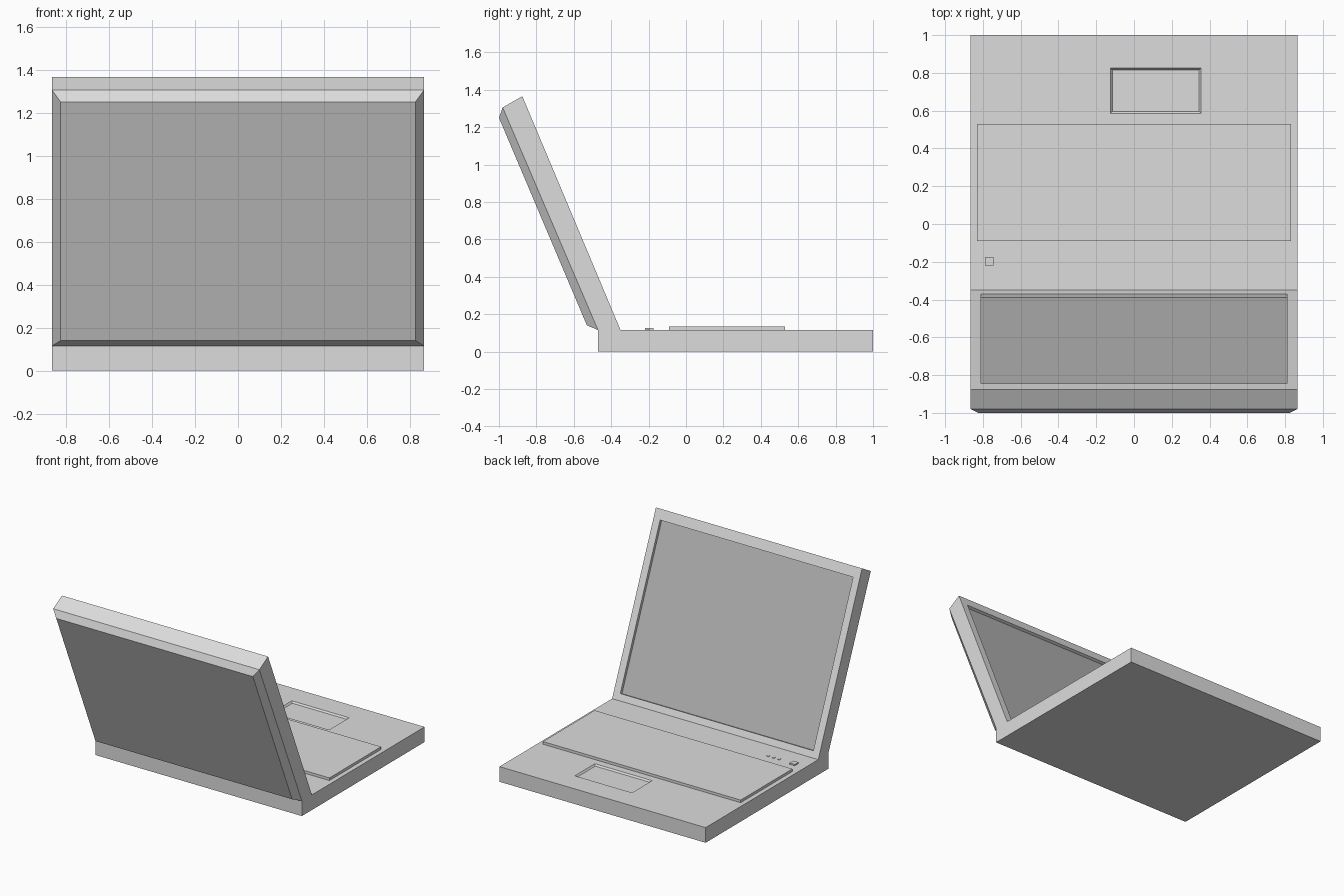
import bpy
import bmesh
from mathutils import Vector

cube = bpy.data.objects.get("Cube")
if cube:
    bpy.data.objects.remove(cube, do_unlink=True)


def material(name, value):
    mat = bpy.data.materials.new(name)
    mat.use_nodes = True
    color = (value, value, value, 1)
    mat.diffuse_color = color
    mat.node_tree.nodes["Principled BSDF"].inputs["Base Color"].default_value = color
    return mat


BODY = material("light grey casing", 0.72)
SCREEN = material("dark grey display", 0.46)
HALF = 0.865   # half width of the casing
DECK = 0.115   # height of the deck


def prism(profile, x0, x1):
    """Extrude a side profile of (y, z) points along x."""
    bm = bmesh.new()
    face = bm.faces.new([bm.verts.new((x0, y, z)) for y, z in profile])
    out = bmesh.ops.extrude_face_region(bm, geom=[face])
    verts = [g for g in out["geom"] if isinstance(g, bmesh.types.BMVert)]
    bmesh.ops.translate(bm, verts=verts, vec=(x1 - x0, 0, 0))
    bmesh.ops.recalc_face_normals(bm, faces=bm.faces)
    return bm


def facing(bm, direction):
    """The face that looks most nearly in a direction."""
    bm.normal_update()
    return max(bm.faces, key=lambda f: f.normal.dot(Vector(direction)))


def inset_to(bm, face, x0, x1, low, high):
    """Inset a face to a panel from x0 to x1 between two (y, z) edges."""
    bmesh.ops.inset_individual(bm, faces=[face], thickness=0.02)
    center = face.calc_center_median()
    along = Vector((0, high[0] - low[0], high[1] - low[1]))
    for v in face.verts:
        offset = v.co - center
        y, z = high if offset.dot(along) > 0 else low
        v.co = (x1 if offset.x > 0 else x0, y, z)
    return face


def finish(bm, name, *mats):
    mesh = bpy.data.meshes.new(name)
    bm.normal_update()
    bm.to_mesh(mesh)
    bm.free()
    for mat in mats:
        mesh.materials.append(mat)
    obj = bpy.data.objects.new(name, mesh)
    bpy.context.collection.objects.link(obj)
    return obj


def box(name, x0, x1, y0, y1, z0, z1):
    finish(prism([(y0, z0), (y1, z0), (y1, z1), (y0, z1)], x0, x1), name, BODY)


# Base with a sunken touchpad
bm = prism([(-0.47, 0), (1, 0), (1, DECK), (-0.47, DECK)], -HALF, HALF)
top = inset_to(bm, facing(bm, (0, 0, 1)), -0.125, 0.355, (0.585, DECK), (0.825, DECK))
floor = DECK - 0.012
inset_to(bm, top, -0.115, 0.345, (0.595, floor), (0.815, floor))
finish(bm, "base", BODY)

# Tilted lid
hinge, tip = Vector((-0.35, DECK)), Vector((-0.875, 1.365))
up = (tip - hinge).normalized()
inward = Vector((up.y, -up.x))
bm = prism([(-0.47, DECK), hinge, tip, (-0.98, 1.305)], -HALF, HALF)

# Chamfered outer panel of the lid
inset_to(bm, facing(bm, (0, -1, -0.4)), -0.825, 0.825, (-0.53, 0.14), (-1, 1.25))

# Recessed display
low, high = hinge + up * 0.05, hinge + up * 1.28
display = inset_to(bm, facing(bm, (0, *inward)), -0.81, 0.81, low, high)
display = inset_to(bm, display, -0.81, 0.81, low - inward * 0.022, high - inward * 0.022)
display.material_index = 1
finish(bm, "lid", BODY, SCREEN)

# Keyboard plate
box("keyboard", -0.83, 0.83, -0.09, 0.53, DECK - 0.01, 0.135)

# Power button and indicator lights
box("power_button", -0.79, -0.745, -0.22, -0.175, DECK - 0.01, 0.125)
for i in range(3):
    x = -0.65 + i * 0.045
    box(f"indicator_light_{i + 1}", x, x + 0.018, -0.21, -0.192, DECK - 0.01, 0.119)
